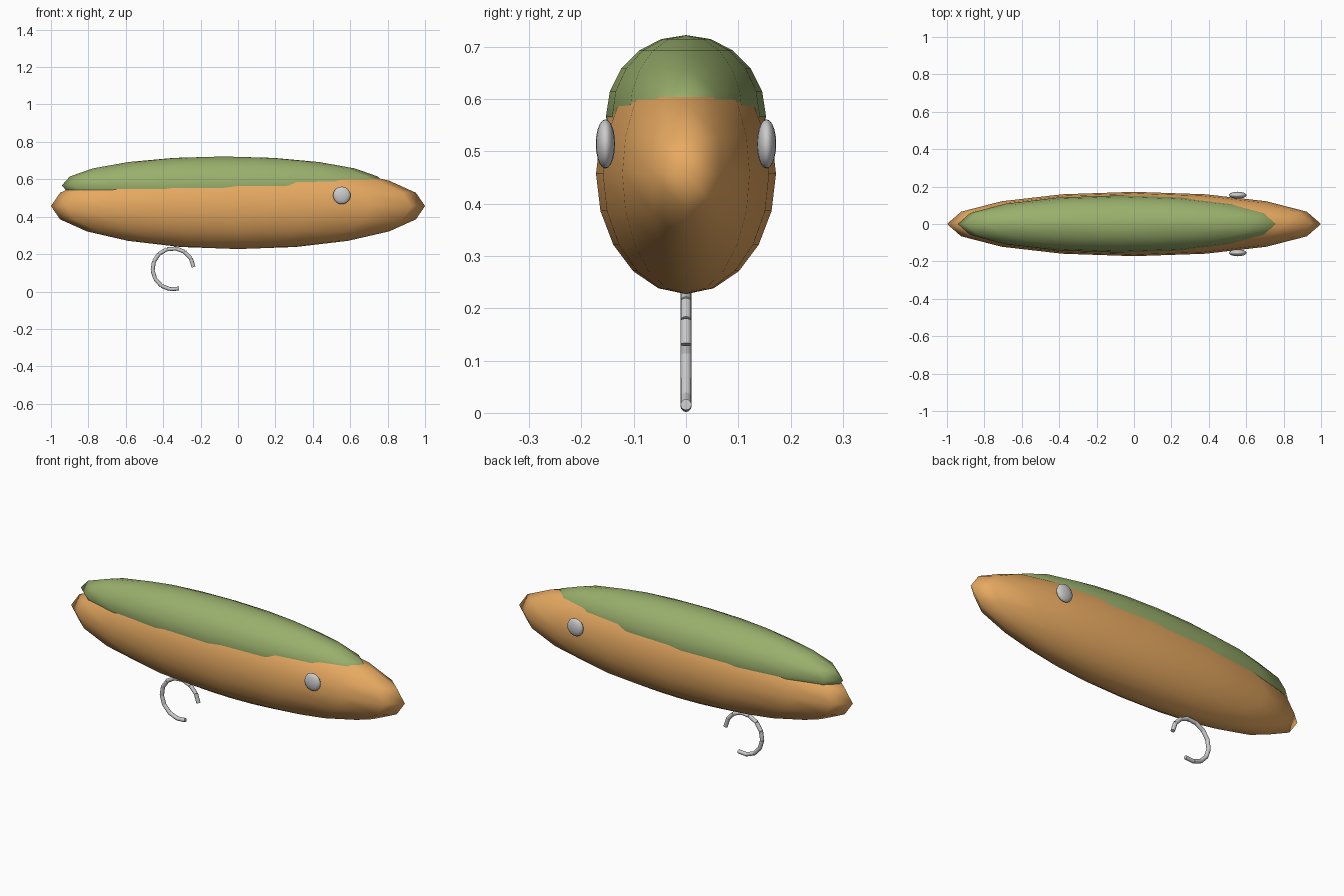
import bpy
from math import cos, sin, radians, pi
from mathutils import Vector

if "Cube" in bpy.data.objects:
    bpy.data.objects.remove(bpy.data.objects["Cube"])


def material(name, color):
    m = bpy.data.materials.new(name)
    m.diffuse_color = (*color, 1)
    m.use_nodes = True
    m.node_tree.nodes["Principled BSDF"].inputs["Base Color"].default_value = m.diffuse_color
    return m


def ellipsoid(name, loc, radii, mat=None):
    bpy.ops.mesh.primitive_uv_sphere_add(segments=16, ring_count=10, radius=1, location=loc)
    ob = bpy.context.object
    ob.name = name
    ob.scale = radii
    bpy.ops.object.transform_apply(location=False, rotation=False, scale=True)
    bpy.ops.object.shade_smooth()
    if mat:
        ob.data.materials.append(mat)
    return ob


orange = material("orange_paint", (0.80, 0.40, 0.12))
green = material("green_paint", (0.32, 0.43, 0.15))

# Lure body and the darker back
ellipsoid("body", (0, 0, 0.457), (1.0, 0.172, 0.23), orange)
ellipsoid("back", (-0.076, 0, 0.567), (0.866, 0.153, 0.155), green)

# Flattened eyes on both sides
for side, label in ((-1, "right"), (1, "left")):
    ellipsoid("eye_" + label, (0.555, side * 0.154, 0.514), (0.047, 0.0185, 0.047))

# Hook: chain of short straight rods along an open circle
COUNT, START, END, RADIUS = 11, 5, 287, 0.11
points = []
for i in range(COUNT + 1):
    a = radians(START + (END - START) * i / COUNT)
    points.append(Vector((-0.347 + RADIUS * cos(a), 0, 0.121 + RADIUS * sin(a))))

rods = []
for p, q in zip(points, points[1:]):
    d = q - p
    bpy.ops.mesh.primitive_cylinder_add(vertices=12, radius=0.0105, depth=d.length,
                                        location=(p + q) / 2,
                                        rotation=d.to_track_quat('Z', 'Y').to_euler())
    rods.append(bpy.context.object)

bpy.ops.object.select_all(action='DESELECT')
for rod in rods:
    rod.select_set(True)
bpy.context.view_layer.objects.active = rods[0]
bpy.ops.object.join()
bpy.context.object.name = "hook"
bpy.ops.object.shade_smooth_by_angle(angle=radians(40))
